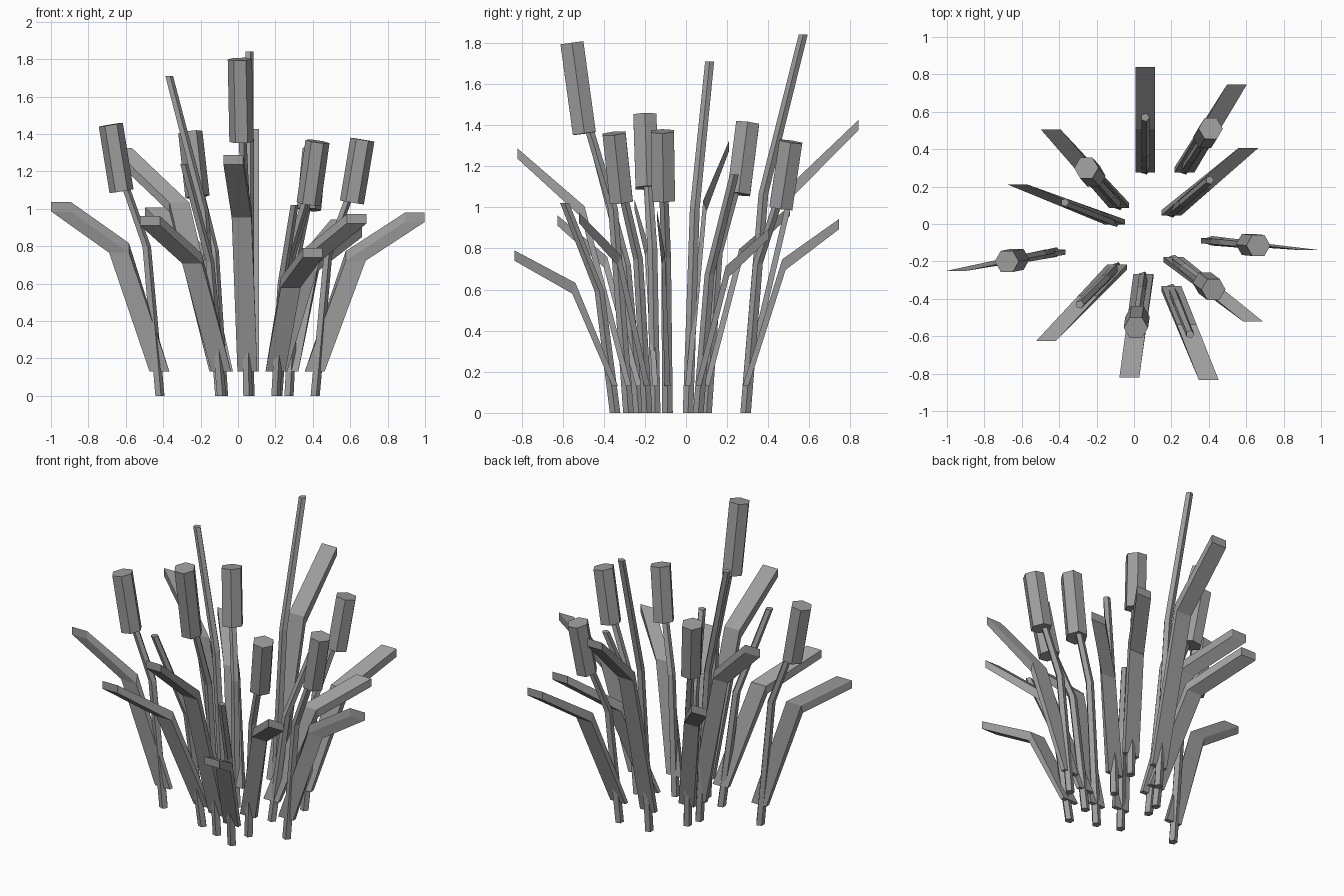
import bpy, bmesh, math
from mathutils import Vector

cube = bpy.data.objects.get("Cube")
if cube:
    bpy.data.objects.remove(cube, do_unlink=True)

grey = bpy.data.materials.new("plain grey")
grey.use_nodes = True
grey.diffuse_color = (0.34, 0.34, 0.34, 1)
grey.node_tree.nodes["Principled BSDF"].inputs["Base Color"].default_value = grey.diffuse_color


def loft(name, rings):
    """Skin a row of equal rings of points into a closed, flat-shaded solid."""
    bm = bmesh.new()
    loops = [[bm.verts.new(p) for p in ring] for ring in rings]
    n = len(loops[0])
    for a, b in zip(loops, loops[1:]):
        for i in range(n):
            j = (i + 1) % n
            bm.faces.new((a[i], a[j], b[j], b[i]))
    bm.faces.new(loops[0])
    bm.faces.new(loops[-1])
    bmesh.ops.recalc_face_normals(bm, faces=bm.faces)
    mesh = bpy.data.meshes.new(name)
    bm.to_mesh(mesh)
    bm.free()
    mesh.materials.append(grey)
    obj = bpy.data.objects.new(name, mesh)
    bpy.context.collection.objects.link(obj)


def ring(centre, radius, sides, axis=Vector((0, 0, 1))):
    turn = Vector((0, 0, 1)).rotation_difference(axis)
    angles = [2 * math.pi * i / sides for i in range(sides)]
    return [centre + turn @ Vector((radius * math.cos(a), radius * math.sin(a), 0)) for a in angles]


def along(base, tip, across, up):
    """Point part of the way to the tip, with separate sideways and upward shares."""
    d = tip - base
    return base + Vector((d.x * across, d.y * across, d.z * up))


def section(centre, half):
    """Four-cornered leaf section, wide in x and thin along half."""
    w = Vector((0.053, 0, 0))
    return [centre - w - half, centre + w - half, centre + w + half, centre - w + half]


def leaf(name, base, tip):
    base = base + Vector((0, 0, 0.13))
    bend = along(base, tip, 0.41, 0.75)
    side = math.copysign(1, tip.y - base.y)
    loft(name, [section(base, Vector((0, -0.014 * side, 0))),
                section(bend, Vector((0, -0.008 * side, 0.026))),
                section(tip, Vector((0, 0, 0.025)))])


def stem(name, base, bend, tip):
    loft(name, [ring(base, 0.027, 5), ring(bend, 0.025, 5), ring(tip, 0.023, 5)])


def head(name, bottom, top):
    axis = (top - bottom).normalized()
    loft(name, [ring(bottom, 0.065, 6, axis), ring(top, 0.065, 6, axis)])


# Each reed: place, base x y, stem tip x y z, leaf tip x y, has a seed head
reeds = [
    ("front", 0.05, -0.28, 0.01, -0.555, 1.80, -0.025, -0.82, True),
    ("left_front", 0.20, -0.345, 0.30, -0.59, 1.02, 0.40, -0.835, False),
    ("right_front", -0.09, -0.23, -0.29, -0.43, 1.24, -0.47, -0.625, False),
    ("left_front_outer", 0.21, -0.19, 0.425, -0.35, 1.36, 0.635, -0.52, True),
    ("left", 0.41, -0.09, 0.665, -0.115, 1.37, 0.945, -0.14, True),
    ("left_back", 0.20, 0.06, 0.405, 0.235, 1.16, 0.61, 0.405, False),
    ("left_back_outer", 0.27, 0.29, 0.41, 0.51, 1.32, 0.55, 0.745, True),
    ("back", 0.06, 0.29, 0.06, 0.57, 1.84, 0.06, 0.84, False),
    ("right_back_outer", -0.08, 0.10, -0.255, 0.30, 1.41, -0.445, 0.505, True),
    ("right_back", -0.10, 0.01, -0.37, 0.115, 1.71, -0.62, 0.21, False),
    ("right", -0.42, -0.15, -0.68, -0.20, 1.45, -0.947, -0.25, True),
]

for place, bx, by, tx, ty, tz, lx, ly, seeded in reeds:
    base, tip = Vector((bx, by, 0)), Vector((tx, ty, tz))
    if seeded:
        stem(place + "_stem", base, along(base, tip, 0.27, 0.55), along(base, tip, 0.72, 0.78))
        head(place + "_seed_head", along(base, tip, 0.78, 0.755), tip)
    else:
        stem(place + "_stem", base, along(base, tip, 0.31, 0.58), tip)
    # Leaf height follows the stem height
    leaf_top = tz * (0.715 if seeded else 0.775)
    leaf(place + "_leaf", base, Vector((lx, ly, leaf_top - 0.025)))
